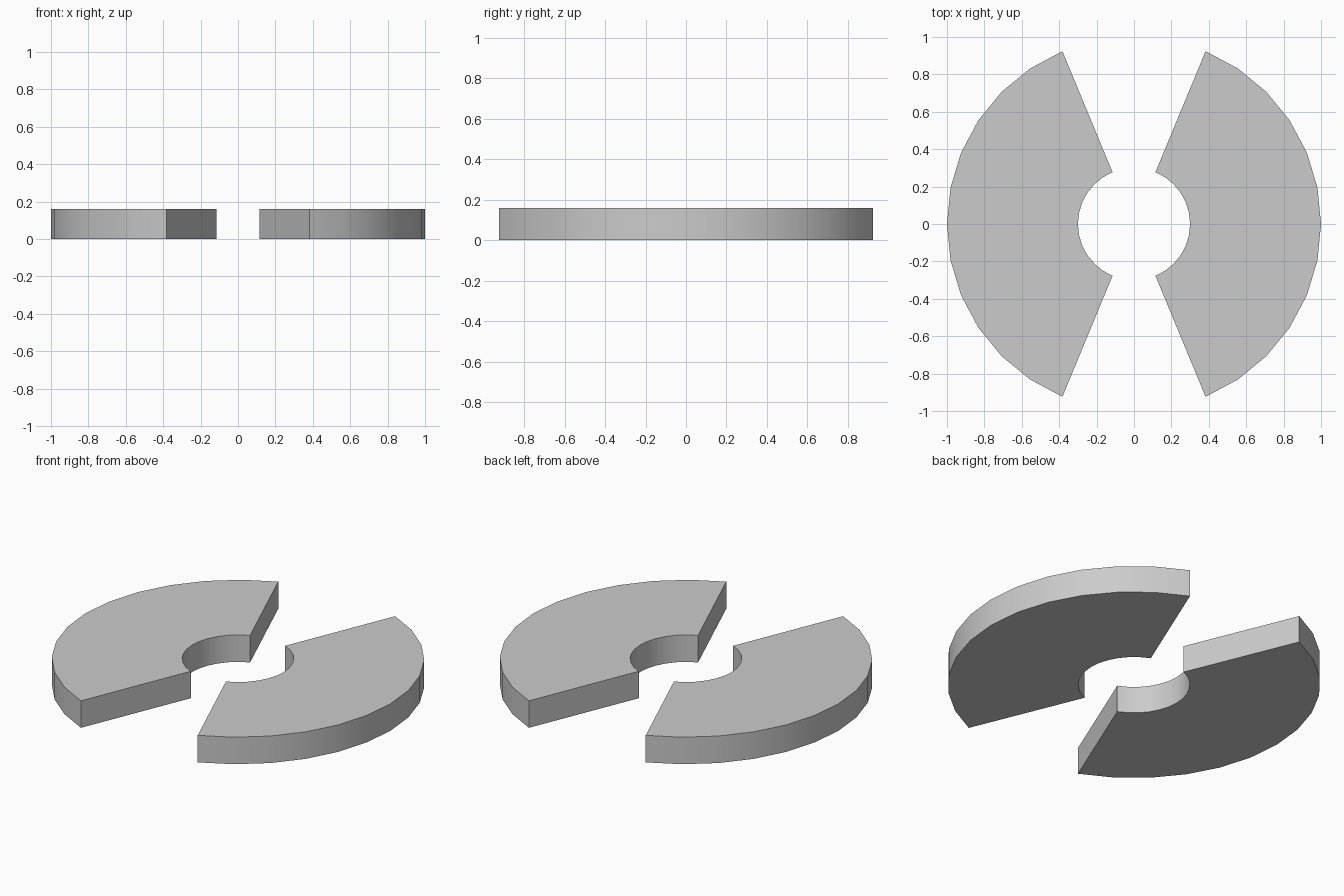
import bpy, bmesh, math

if "Cube" in bpy.data.objects:
    bpy.data.objects.remove(bpy.data.objects["Cube"])

R_OUT, R_IN, HEIGHT = 1.0, 0.3, 0.16
STEP = math.radians(11.25)   # 32 sides per full turn
SIDES = 12                   # sides per half: 135 degrees


def ring_sector(name, centre):
    """Extruded ring segment centred on the given angle."""
    bm = bmesh.new()
    angles = [centre + (i - SIDES / 2) * STEP for i in range(SIDES + 1)]
    outer = [bm.verts.new((R_OUT * math.cos(a), R_OUT * math.sin(a), 0)) for a in angles]
    inner = [bm.verts.new((R_IN * math.cos(a), R_IN * math.sin(a), 0)) for a in angles]
    for i in range(SIDES):
        bm.faces.new((inner[i], outer[i], outer[i + 1], inner[i + 1]))
    top = bmesh.ops.extrude_face_region(bm, geom=bm.faces[:])
    verts = [g for g in top["geom"] if isinstance(g, bmesh.types.BMVert)]
    bmesh.ops.translate(bm, verts=verts, vec=(0, 0, HEIGHT))
    bmesh.ops.recalc_face_normals(bm, faces=bm.faces[:])
    mesh = bpy.data.meshes.new(name)
    bm.to_mesh(mesh)
    bm.free()
    obj = bpy.data.objects.new(name, mesh)
    bpy.context.collection.objects.link(obj)
    # Smooth curved walls, sharp rims
    bpy.ops.object.select_all(action='DESELECT')
    obj.select_set(True)
    bpy.context.view_layer.objects.active = obj
    bpy.ops.object.shade_smooth_by_angle(angle=math.radians(30))


# Two facing halves of the split ring
ring_sector("right_ring_half", 0)
ring_sector("left_ring_half", math.pi)
